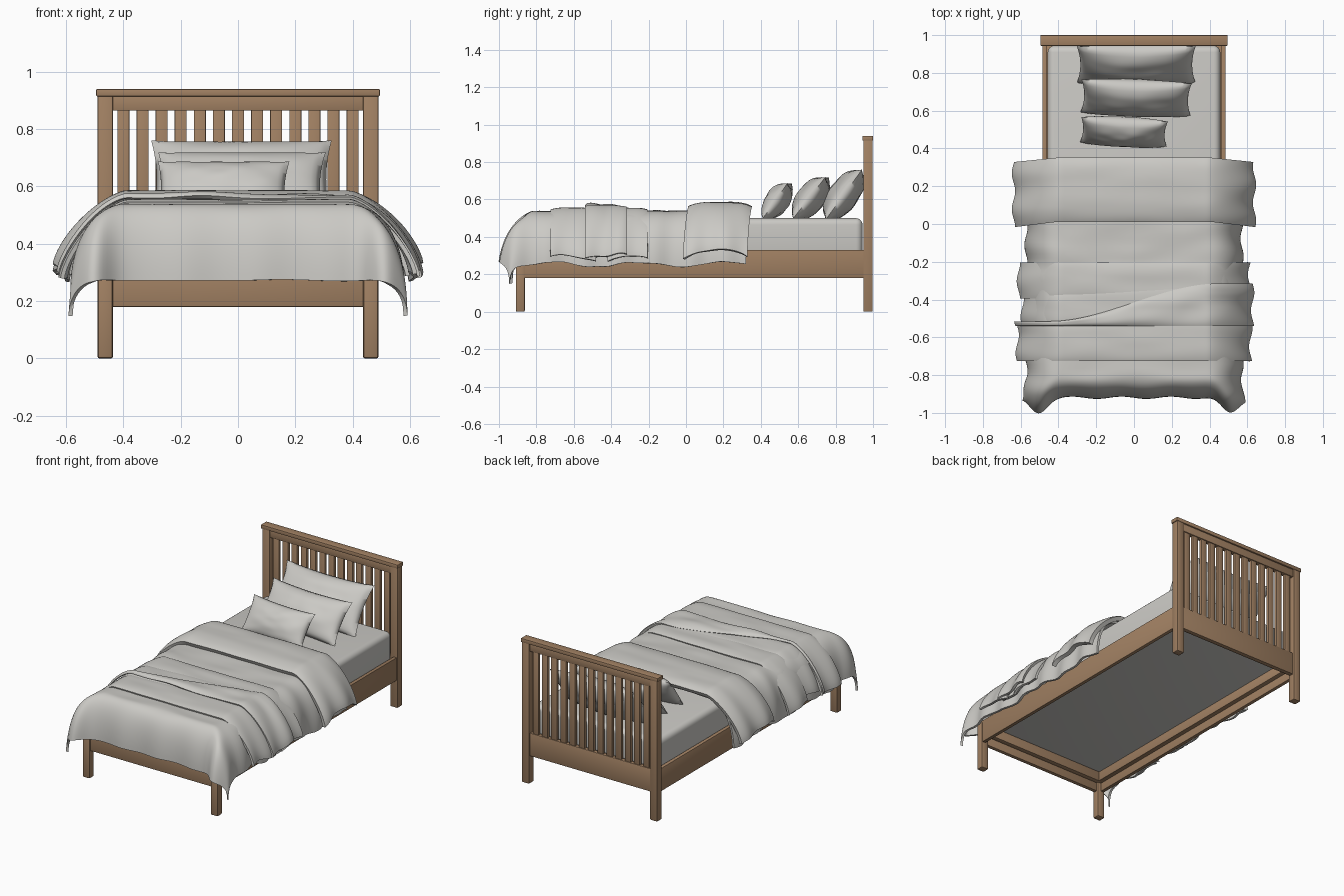
import bpy, bmesh, math
from mathutils import Vector, Matrix, noise

cube = bpy.data.objects.get("Cube")
if cube:
    bpy.data.objects.remove(cube, do_unlink=True)


def material(name, rgb):
    m = bpy.data.materials.new(name)
    m.use_nodes = True
    m.diffuse_color = (*rgb, 1)
    m.node_tree.nodes["Principled BSDF"].inputs["Base Color"].default_value = (*rgb, 1)
    return m


wood = material("warm_wood", (0.36, 0.22, 0.125))
linen = material("pale_linen", (0.60, 0.59, 0.56))


def finish(name, bm, mat, thickness=0, bevel=0, segments=2, angle=40):
    mesh = bpy.data.meshes.new(name)
    bm.to_mesh(mesh)
    bm.free()
    ob = bpy.data.objects.new(name, mesh)
    bpy.context.collection.objects.link(ob)
    mesh.materials.append(mat)
    bpy.ops.object.select_all(action="DESELECT")
    ob.select_set(True)
    bpy.context.view_layer.objects.active = ob
    if thickness:
        mod = ob.modifiers.new("thickness", "SOLIDIFY")
        mod.thickness = thickness
        mod.offset = -1
        bpy.ops.object.modifier_apply(modifier=mod.name)
    if bevel:
        mod = ob.modifiers.new("soft_edges", "BEVEL")
        mod.width = bevel
        mod.segments = segments
        bpy.ops.object.modifier_apply(modifier=mod.name)
    bpy.ops.object.shade_smooth_by_angle(angle=math.radians(angle))
    return ob


def box(name, x, y, z, mat=wood, bevel=0.003, segments=2):
    """Box from (min, max) ranges."""
    bm = bmesh.new()
    bmesh.ops.create_cube(bm, size=1)
    for v in bm.verts:
        v.co = Vector((a + (b - a) * (c + 0.5) for (a, b), c in zip((x, y, z), v.co)))
    return finish(name, bm, mat, bevel=bevel, segments=segments)


# Wooden frame
for side, s in (("left", 1), ("right", -1)):
    def span(a, b):
        return sorted((s * a, s * b))
    box(side + "_head_post", span(0.437, 0.49), (0.948, 0.998), (0, 0.92), bevel=0.006)
    box(side + "_foot_leg", span(0.437, 0.49), (-0.91, -0.862), (0, 0.32), bevel=0.008)
    box(side + "_side_rail", span(0.46, 0.484), (-0.88, 0.955), (0.18, 0.33))
    box(side + "_cleat", span(0.43, 0.462), (-0.87, 0.95), (0.235, 0.30))
box("foot_rail", (-0.45, 0.45), (-0.9, -0.875), (0.18, 0.33))
box("foot_cleat", (-0.45, 0.45), (-0.877, -0.845), (0.235, 0.30))
box("head_panel", (-0.45, 0.45), (0.958, 0.988), (0.18, 0.33))
box("head_top_rail", (-0.45, 0.45), (0.956, 0.99), (0.865, 0.92))
box("head_cap", (-0.495, 0.495), (0.943, 1.0), (0.915, 0.94))

# Headboard slats
count = 13
for i in range(count):
    x = -0.4 + 0.8 * i / (count - 1)
    box(f"slat_{i + 1}", (x - 0.021, x + 0.021), (0.963, 0.984), (0.32, 0.875))

# Mattress
box("mattress", (-0.457, 0.457), (-0.868, 0.944), (0.295, 0.5), linen, 0.035, 5)


def grid(nu, nv, shape):
    """Grid with u and v from -1 to 1, moved by shape(u, v)."""
    bm = bmesh.new()
    bmesh.ops.create_grid(bm, x_segments=nu, y_segments=nv, size=1)
    for v in bm.verts:
        v.co = shape(v.co.x, v.co.y)
    return bm


def drape(name, top, width, drop, front, back, power=1.4, puff=0.0,
          thickness=0.015, foot=False, crease=0.004):
    """Cloth lying over the bed and hanging down both sides; front and back
    give the edge y for each x."""
    flat, start = 0.55, 0.39

    def shape(u, v):
        a, s = abs(u), math.copysign(1, u)
        k = max(0, (a - flat) / (1 - flat))
        x = start * min(1, a / flat) + (width - start) * (1 - (1 - k) ** power)
        dx = drop * k ** power
        t = (v + 1) / 2
        dy = kk = 0
        if foot:
            kk = max(0, (0.25 - t) / 0.25)
            y = front(s * x) + (back(s * x) - front(s * x)) * max(0, (t - 0.25) / 0.75)
            y -= 0.115 * (1 - (1 - kk) ** 1.9)
            dy = 0.265 * kk ** 1.9
            # flared corner folds
            y -= 0.08 * kk * math.exp(-((x - 0.50) / 0.06) ** 2)
            x += 0.02 * kk * k
        else:
            y = front(s * x) + (back(s * x) - front(s * x)) * t
        # gentle folds that grow towards the hem
        x += 0.009 * k * math.sin(y * 33 + s) * (1 - kk)
        y -= 0.006 * kk * math.sin(s * x * 24)
        z = top - math.hypot(dx, dy)
        z += puff * (1 - v ** 4) - 0.012 * k * math.sin(y * 14 + 2 * s) * (1 - kk)
        z += crease * noise.noise(Vector((s * x * 4, y * 11, top * 9)))
        return Vector((s * x, y, z))

    return finish(name, grid(96, 72 if foot else 28, shape), linen, thickness=thickness, angle=60)


def ramp(x, a, b):
    """Smooth change from a on the right side to b on the left side."""
    t = min(1, max(0, (x + 0.45) / 0.9))
    return a + (b - a) * t * t * (3 - 2 * t)


# Bedding layers
drape("duvet", 0.538, 0.572, 0.285, lambda x: -0.805, lambda x: 0.32,
      power=1.8, foot=True, crease=0.008)
drape("turned_down_fold", 0.562, 0.638, 0.265,
      lambda x: 0.01 - 0.12 * max(0, abs(x) - 0.42),
      lambda x: 0.352 - 0.10 * max(0, abs(x) - 0.4), puff=0.024, thickness=0.028)
drape("throw_back_fold", 0.545, 0.612, 0.265, lambda x: ramp(x, -0.395, -0.42),
      lambda x: -0.205, puff=0.009)
drape("throw_front_fold", 0.546, 0.618, 0.262, lambda x: -0.725,
      lambda x: ramp(x, -0.525, -0.48), puff=0.010)
drape("throw_centre", 0.549, 0.592, 0.25, lambda x: ramp(x, -0.55, -0.54),
      lambda x: ramp(x, -0.37, -0.30), puff=0.007)
drape("throw_diagonal_fold", 0.560, 0.628, 0.26, lambda x: ramp(x, -0.54, -0.54),
      lambda x: ramp(x, -0.515, -0.315), puff=0.012, crease=0.014)


def pillow(name, width, height, depth, base, lean, yaw):
    """Cushion with pinched corners that leans back from its bottom edge."""
    bm = bmesh.new()
    bmesh.ops.create_grid(bm, x_segments=36, y_segments=24, size=1)
    back = bmesh.ops.duplicate(bm, geom=bm.verts[:] + bm.edges[:] + bm.faces[:])["geom"]
    back = {g for g in back if isinstance(g, bmesh.types.BMVert)}
    for v in bm.verts:
        u, w = v.co.x, v.co.y
        full = max(0, (1 - u * u) * (1 - w * w)) ** 0.5
        ripple = 1 + 0.12 * noise.noise(Vector((u * 2, w * 2, width * 9)))
        v.co = Vector((u * width / 2 * (1 - 0.06 * (1 - w * w)),
                       (1 if v in back else -1) * depth / 2 * full * ripple,
                       height / 2 * (1 + w * (1 - 0.09 * (1 - u * u)))))
    bmesh.ops.remove_doubles(bm, verts=bm.verts[:], dist=0.0005)
    bmesh.ops.recalc_face_normals(bm, faces=bm.faces[:])
    bm.transform(Matrix.Translation(base) @ Matrix.Rotation(math.radians(yaw), 4, "Z")
                 @ Matrix.Rotation(math.radians(-lean), 4, "X"))
    return finish(name, bm, linen, angle=70)


# Pillows
pillow("large_pillow", 0.63, 0.335, 0.16, (0.012, 0.745, 0.49), 36, 0)
pillow("middle_pillow", 0.585, 0.285, 0.15, (0.008, 0.58, 0.495), 38, -2)
pillow("small_pillow", 0.46, 0.235, 0.13, (-0.057, 0.42, 0.495), 35, -3)
